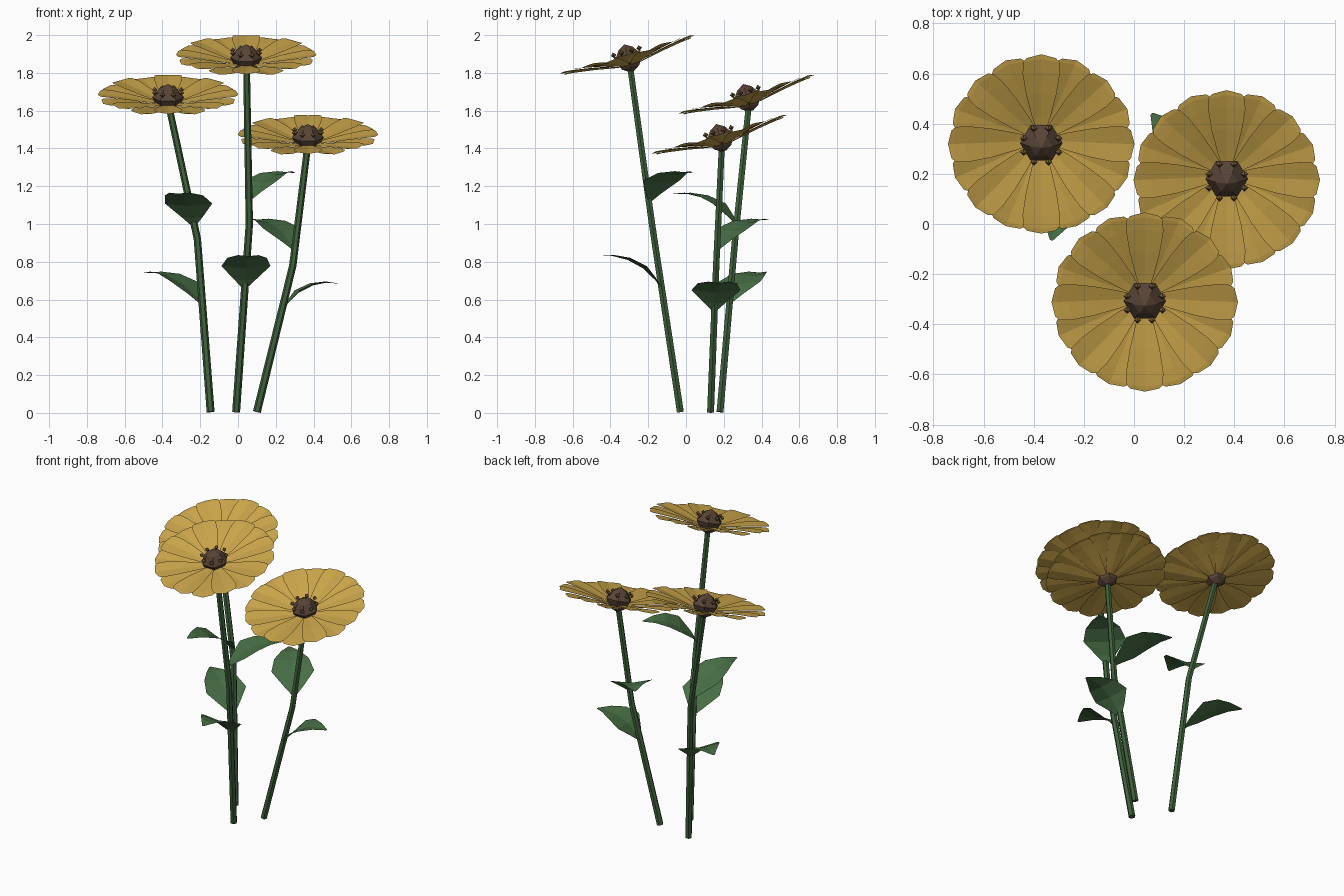
import bpy, bmesh, math
from mathutils import Vector, Matrix

if "Cube" in bpy.data.objects:
    bpy.data.objects.remove(bpy.data.objects["Cube"])


def material(name, rgb):
    m = bpy.data.materials.new(name)
    m.diffuse_color = (*rgb, 1)
    m.use_nodes = True
    m.node_tree.nodes["Principled BSDF"].inputs["Base Color"].default_value = m.diffuse_color
    return m


GOLD = material("petal_gold", (0.60, 0.38, 0.07))
GREEN = material("leaf_green", (0.065, 0.16, 0.06))
STEM = material("stem_green", (0.05, 0.12, 0.045))
BROWN = material("seed_brown", (0.10, 0.058, 0.038))
POLLEN = material("pollen_brown", (0.17, 0.10, 0.035))


def finish(bm, name, mat):
    mesh = bpy.data.meshes.new(name)
    bm.to_mesh(mesh)
    bm.free()
    mesh.materials.append(mat)
    ob = bpy.data.objects.new(name, mesh)
    bpy.context.collection.objects.link(ob)


def blade(bm, rows, crease, mat):
    """Creased sheet along +x; rows are (edge x, mid x, half width, height)."""
    rings = []
    for xe, xm, w, z in rows:
        pts = [(xe, -w, z + crease * w), (xm, 0, z), (xe, w, z + crease * w)]
        rings.append([bm.verts.new(mat @ Vector(p)) for p in pts])
    for a, b in zip(rings, rings[1:]):
        for i in range(2):
            bm.faces.new((a[i], b[i], b[i + 1], a[i + 1]))


def loft(bm, rings, cap=True):
    """Skin a list of equal vertex rings."""
    for a, b in zip(rings, rings[1:]):
        n = len(a)
        for i in range(n):
            bm.faces.new((a[i], a[(i + 1) % n], b[(i + 1) % n], b[i]))
    if cap:
        bm.faces.new(rings[0][::-1])
        bm.faces.new(rings[-1])


def stem(name, path):
    bm = bmesh.new()
    pts = [Vector(p) for p in path]
    rings = []
    for i, p in enumerate(pts):
        d = pts[min(i + 1, len(pts) - 1)] - pts[max(i - 1, 0)]
        q = Vector((0, 0, 1)).rotation_difference(d)
        r = 0.021 - 0.003 * i / (len(pts) - 1)
        rings.append([bm.verts.new(p + q @ Vector((r * math.cos(k * math.pi / 3),
                      r * math.sin(k * math.pi / 3), 0))) for k in range(6)])
    loft(bm, rings)
    finish(bm, name, STEM)


PETAL = [(0.02, 0.02, 0.012, 0.0), (0.10, 0.10, 0.036, 0.012), (0.20, 0.20, 0.060, 0.030),
         (0.29, 0.30, 0.074, 0.044), (0.34, 0.352, 0.073, 0.050), (0.358, 0.372, 0.058, 0.050)]


def flower(name, pos):
    head = Matrix.Translation(pos) @ Matrix.Rotation(math.radians(16), 4, 'X')
    # two alternating layers of eight petals
    bm = bmesh.new()
    for i in range(16):
        drop = Matrix.Translation((0, 0, -0.010 * (i % 2)))
        blade(bm, PETAL, 0.10, head @ drop @ Matrix.Rotation(i * math.pi / 8, 4, 'Z'))
    finish(bm, name + "_petals", GOLD)
    # six-sided seed head
    bm = bmesh.new()
    rings = []
    for r, z in [(0.015, -0.04), (0.055, -0.018), (0.085, 0.035), (0.045, 0.085)]:
        rings.append([bm.verts.new(head @ Vector((r * math.cos(k * math.pi / 3),
                      r * math.sin(k * math.pi / 3), z))) for k in range(6)])
    loft(bm, rings, cap=False)
    bm.faces.new(rings[0][::-1])
    top = bm.verts.new(head @ Vector((0, 0, 0.108)))
    for k in range(6):
        bm.faces.new((rings[-1][k], rings[-1][(k + 1) % 6], top))
    finish(bm, name + "_seed_head", BROWN)
    # ring of small stamens
    bm = bmesh.new()
    for k in range(8):
        a = (k + 0.5) * math.pi / 4
        spot = Matrix.Translation((0.076 * math.cos(a), 0.076 * math.sin(a), 0.068))
        bmesh.ops.create_uvsphere(bm, u_segments=4, v_segments=2, radius=0.015,
                                  matrix=head @ spot)
    finish(bm, name + "_stamens", POLLEN)


# leaf outline as fractions of its span, height = arch above the base-tip line
LEAF = [(0, 0, 0.012, 0), (0.13, 0.13, 0.06, 0.022), (0.36, 0.36, 0.130, 0.048),
        (0.62, 0.62, 0.105, 0.050), (0.83, 0.83, 0.055, 0.032), (1, 1, 0.006, 0)]


def leaf(name, base, tip):
    base, tip = Vector(base), Vector(tip)
    x = (tip - base).normalized()
    y = Vector((0, 0, 1)).cross(x).normalized()
    m = Matrix((x, y, x.cross(y))).transposed().to_4x4()
    m.translation = base
    n = (tip - base).length
    bm = bmesh.new()
    blade(bm, [(a * n, b * n, w, h) for a, b, w, h in LEAF], 0.12, m)
    bmesh.ops.triangulate(bm, faces=bm.faces)
    finish(bm, name, GREEN)


# stems, bent once halfway up
stem("left_stem", [(-0.145, 0.18, 0.005), (-0.215, 0.26, 0.92), (-0.368, 0.333, 1.635)])
stem("middle_stem", [(-0.01, -0.03, 0.005), (0.06, -0.18, 1.0), (0.045, -0.297, 1.843)])
stem("right_stem", [(0.10, 0.13, 0.005), (0.29, 0.16, 0.78), (0.37, 0.19, 1.423)])

# flower heads, tilted to the front
flower("left_flower", (-0.37, 0.333, 1.637))
flower("middle_flower", (0.043, -0.297, 1.847))
flower("right_flower", (0.37, 0.19, 1.425))

# two leaves per stem
leaf("left_upper_leaf", (-0.235, 0.27, 0.99), (-0.33, -0.065, 1.16))
leaf("left_lower_leaf", (-0.20, 0.23, 0.58), (-0.50, 0.42, 0.74))
leaf("middle_upper_leaf", (0.055, -0.19, 1.12), (0.30, 0.03, 1.27))
leaf("middle_lower_leaf", (0.035, -0.13, 0.66), (0.06, -0.455, 0.83))
leaf("right_upper_leaf", (0.30, 0.165, 0.86), (0.07, 0.44, 1.02))
leaf("right_lower_leaf", (0.235, 0.15, 0.54), (0.53, 0.18, 0.685))
